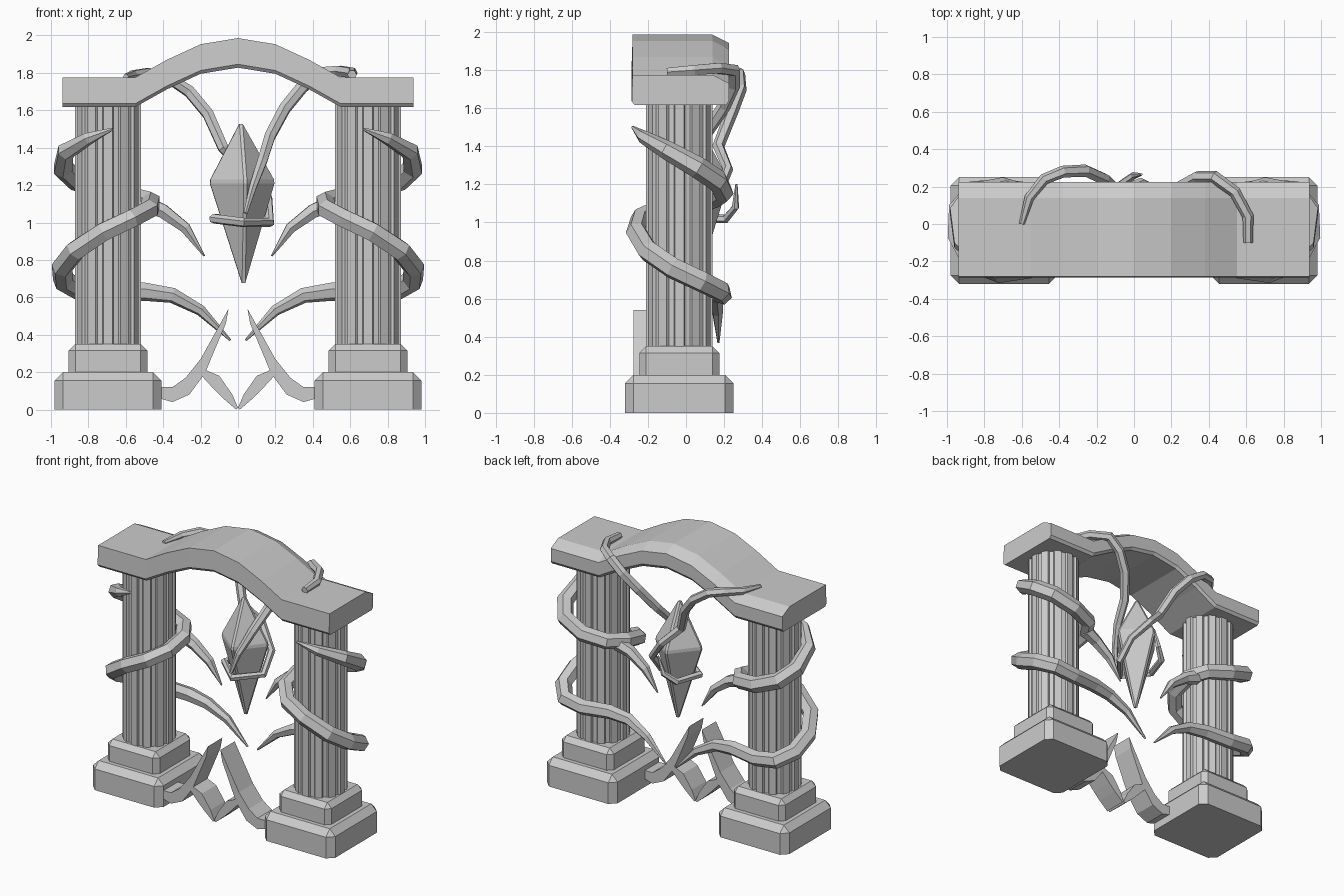
import bpy, bmesh
from math import sin, cos, pi
from mathutils import Matrix

if "Cube" in bpy.data.objects:
    bpy.data.objects.remove(bpy.data.objects["Cube"])

CX, CY = 0.695, -0.035   # column centre


def finish(name, bm):
    bmesh.ops.recalc_face_normals(bm, faces=bm.faces)
    me = bpy.data.meshes.new(name)
    bm.to_mesh(me)
    bm.free()
    ob = bpy.data.objects.new(name, me)
    bpy.context.collection.objects.link(ob)
    return ob


def loft(name, rings):
    """Skin closed rings of 3D points and cap both ends."""
    bm = bmesh.new()
    vs = [[bm.verts.new(p) for p in r] for r in rings]
    n = len(vs[0])
    for a, b in zip(vs, vs[1:]):
        for i in range(n):
            j = (i + 1) % n
            bm.faces.new((a[i], a[j], b[j], b[i]))
    bm.faces.new(vs[0])
    bm.faces.new(vs[-1])
    return finish(name, bm)


def block(name, x, half, z0, z1, bev):
    """Square plinth block, chamfered everywhere except around the bottom."""
    bm = bmesh.new()
    bmesh.ops.create_cube(bm, size=1, matrix=Matrix.Translation((x, CY, (z0 + z1) / 2))
                          @ Matrix.Diagonal((2 * half, 2 * half, z1 - z0, 1)))
    edges = [e for e in bm.edges if max(v.co.z for v in e.verts) > z0 + 0.01]
    bmesh.ops.bevel(bm, geom=edges, offset=bev, segments=1, affect='EDGES')
    finish(name, bm)


def vine(name, pts, s=1):
    """Tapered six-sided tube through (x, y, z, radius) points."""
    cu = bpy.data.curves.new(name, 'CURVE')
    cu.dimensions = '3D'
    cu.bevel_depth = 1.0
    cu.bevel_resolution = 1
    cu.use_fill_caps = True
    sp = cu.splines.new('POLY')
    sp.points.add(len(pts) - 1)
    for p, (x, y, z, r) in zip(sp.points, pts):
        p.co = (s * x, y, z, 1)
        p.radius = r
    sp.use_smooth = False
    ob = bpy.data.objects.new(name, cu)
    bpy.context.collection.objects.link(ob)
    bpy.ops.object.select_all(action='DESELECT')
    ob.select_set(True)
    bpy.context.view_layer.objects.active = ob
    bpy.ops.object.convert(target='MESH')


# Coil round the column, ending in a long thorn towards the middle
COIL = [(.67, -.28, 1.50, .008), (.80, -.225, 1.45, .035), (.92, -.10, 1.38, .05),
        (.935, .06, 1.29, .058), (.86, .165, 1.22, .058), (.70, .195, 1.16, .056),
        (.54, .15, 1.13, .055), (.465, .03, 1.11, .055), (.475, -.13, 1.07, .055),
        (.57, -.24, 1.02, .055), (.72, -.26, .95, .056), (.87, -.20, .85, .058),
        (.94, -.07, .76, .058), (.935, .08, .69, .058), (.85, .18, .64, .056),
        (.70, .19, .62, .053), (.50, .165, .63, .05), (.35, .155, .61, .042),
        (.20, .165, .53, .03), (.04, .17, .37, .006)]
THORN = [(.50, .08, 1.10, .05), (.40, .07, 1.06, .042), (.28, .07, .97, .032), (.18, .07, .82, .005)]
# Forked root outline (x, z)
ROOT = [(.42, .12), (.35, .12), (.28, .17), (.2, .27), (.05, .54), (.065, .46), (.17, .21),
        (.1, .18), (.03, .08), (0, .01), (.01, 0), (.08, .06), (.13, .11), (.19, .175),
        (.26, .08), (.35, .04), (.42, .06)]

for side, s in (("right", 1), ("left", -1)):
    block(f"plinth_lower_{side}", s * CX, .285, 0, .2, .045)
    block(f"plinth_upper_{side}", s * CX, .21, .2, .35, .035)
    # Fluted column: twelve ribs
    prof = []
    for i in range(12):
        for da, r in ((-.34, .162), (-.26, .177), (.26, .177), (.34, .162)):
            a = (i + da) * pi / 6
            prof.append((s * CX + r * cos(a), CY + r * sin(a)))
    loft(f"column_{side}", [[(x, y, z) for x, y in prof] for z in (.34, 1.64)])
    vine(f"coil_vine_{side}", COIL, s)
    vine(f"thorn_{side}", THORN, s)
    loft(f"root_{side}", [[(s * x, y, z) for x, z in ROOT] for y in (-.275, -.11)])

# Arched lintel: one cross-section swept along the arch
SECTION = [(-.28, .158), (.14, .158), (.225, .115), (.225, .02), (.21, 0), (-.27, 0), (-.285, .018)]
half = [(.937, 1.617), (.55, 1.617), (.38, 1.712), (.2, 1.795)]
path = [(-x, z) for x, z in half] + [(0, 1.828)] + half[::-1]
loft("lintel", [[(x, y, z + dz) for y, dz in SECTION] for x, z in path])

# Hanging crystal: four-sided bipyramid with chamfered edges
bm = bmesh.new()
top, bot = bm.verts.new((.015, .05, 1.56)), bm.verts.new((.03, .05, .62))
mid = [bm.verts.new((.022 + .185 * cos(a), .05 + .185 * sin(a), 1.22))
       for a in (.1 + k * pi / 2 for k in range(4))]
for i in range(4):
    j = (i + 1) % 4
    bm.faces.new((mid[i], mid[j], top))
    bm.faces.new((mid[j], mid[i], bot))
bmesh.ops.bevel(bm, geom=bm.edges[:], offset=.012, segments=1, affect='EDGES')
finish("crystal", bm)

# Tendrils from the top of the lintel, gripping the crystal
vine("tendril_right", [(.61, -.10, 1.79, .025), (.61, .04, 1.80, .03), (.54, .17, 1.81, .032),
                       (.43, .25, 1.80, .035), (.34, .25, 1.72, .035), (.25, .20, 1.61, .035),
                       (.17, .10, 1.46, .033), (.13, -.02, 1.33, .03), (.08, -.11, 1.19, .022),
                       (.04, -.14, 1.05, .012)])
vine("tendril_left", [(-.60, .0, 1.78, .015), (-.56, .14, 1.79, .026), (-.48, .24, 1.80, .03),
                      (-.38, .28, 1.78, .032), (-.26, .285, 1.70, .034), (-.16, .24, 1.58, .034),
                      (-.08, .17, 1.40, .032), (.04, .22, 1.28, .028), (.16, .16, 1.13, .026),
                      (.17, .05, 1.0, .026), (.03, -.11, 1.0, .026), (-.13, .03, 1.02, .026),
                      (-.07, .21, 1.02, .024), (.0, .26, 1.08, .02), (.04, .265, 1.2, .006)])
